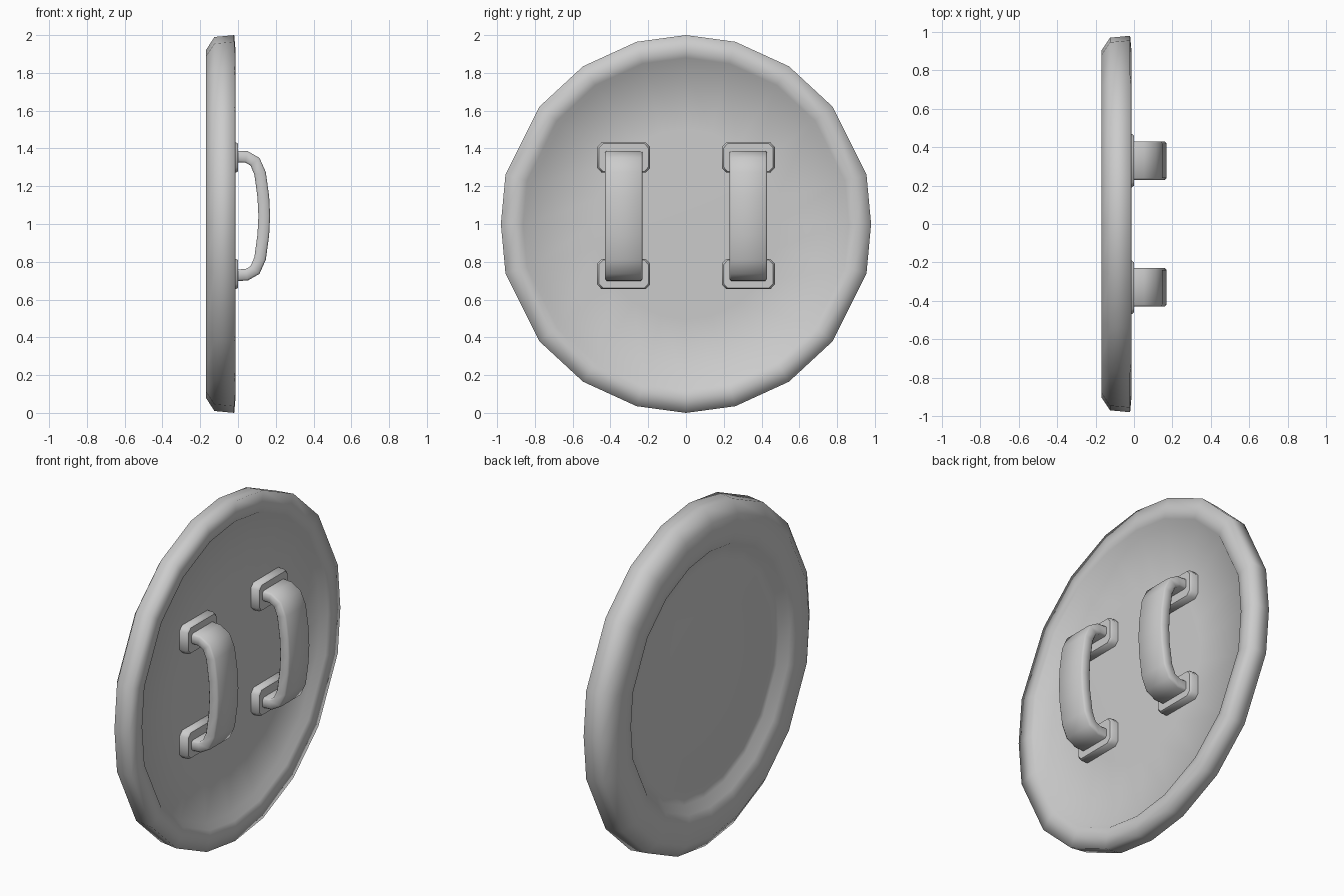
import bpy, bmesh
from math import sin, cos, radians
from mathutils import Vector

if "Cube" in bpy.data.objects:
    bpy.data.objects.remove(bpy.data.objects["Cube"])

grey = bpy.data.materials.new("light_grey")
grey.use_nodes = True
grey.diffuse_color = (0.6, 0.6, 0.6, 1)
grey.node_tree.nodes["Principled BSDF"].inputs["Base Color"].default_value = (0.6, 0.6, 0.6, 1)


def finish(bm, name, angle=None):
    bmesh.ops.recalc_face_normals(bm, faces=bm.faces[:])
    for f in bm.faces:
        f.smooth = True
    mesh = bpy.data.meshes.new(name)
    bm.to_mesh(mesh)
    bm.free()
    mesh.materials.append(grey)
    obj = bpy.data.objects.new(name, mesh)
    bpy.context.collection.objects.link(obj)
    if angle:
        bpy.ops.object.select_all(action='DESELECT')
        obj.select_set(True)
        bpy.context.view_layer.objects.active = obj
        bpy.ops.object.shade_smooth_by_angle(angle=radians(angle))


def skin(bm, loops):
    """Bridge successive closed loops and cap both ends."""
    n = len(loops[0])
    for a, b in zip(loops, loops[1:]):
        for i in range(n):
            bm.faces.new((a[i], a[(i + 1) % n], b[(i + 1) % n], b[i]))
    bm.faces.new(loops[0])
    bm.faces.new(loops[-1])


# Round shield body: thick rolled rim, recessed on both faces, domed boss outside
quarter = [0, 15.3, 33.4, 51.6, 74.9]
angles = [q * 90 + a for q in range(4) for a in
          (quarter if q % 2 == 0 else [0] + [90 - b for b in quarter[:0:-1]])]
profile = [(-0.165, 0.2), (-0.155, 0.45), (-0.118, 0.64), (-0.115, 0.71), (-0.158, 0.752),
           (-0.17, 0.81), (-0.17, 0.92), (-0.125, 0.99), (-0.02, 1.0), (-0.013, 0.92),
           (-0.02, 0.88), (-0.054, 0.85), (-0.05, 0.5), (-0.047, 0.2)]
bm = bmesh.new()
skin(bm, [[bm.verts.new((x, (0.98 if a % 90 == 0 else 0.99) * r * sin(radians(a)),
                         1 + r * cos(radians(a)))) for a in angles] for x, r in profile])
finish(bm, "shield_body")


# Mounting plate with small cut corners and a softened outer edge
def plate(name, y, z):
    bm = bmesh.new()
    outline = [(0.14, 0.055), (0.117, 0.08), (-0.117, 0.08), (-0.14, 0.055)]
    outline += [(-a, -b) for a, b in outline]
    skin(bm, [[bm.verts.new((x, y + a * s, z + b * s)) for a, b in outline]
              for x, s in ((-0.07, 1), (-0.012, 1), (0, 0.93))])
    finish(bm, name, 50)


# Bowed strap: rounded flat section swept along a symmetric path
def strap(name, y, mid_z):
    half = [(-0.03, 0.315), (0.045, 0.312), (0.09, 0.287), (0.117, 0.225), (0.134, 0.1)]
    path = [Vector((x, 0, z)) for x, z in half + [(0.139, 0)]]
    path += [Vector((x, 0, -z)) for x, z in half[::-1]]
    section = [(0.1, 0.022), (0.09, 0.031), (-0.09, 0.031), (-0.1, 0.022)]
    section += [(-a, -b) for a, b in section]
    bm = bmesh.new()
    loops = []
    for i, p in enumerate(path):
        t = (path[min(i + 1, len(path) - 1)] - path[max(i - 1, 0)]).normalized()
        out = Vector((-t.z, 0, t.x))
        loops.append([bm.verts.new(p + out * b + Vector((0, y + a, mid_z)))
                      for a, b in section])
    skin(bm, loops)
    finish(bm, name, 60)


for side, y in (("front", -0.33), ("back", 0.33)):
    strap(side + "_strap", y, 1.043)
    for level, z in (("upper", 1.352), ("lower", 0.735)):
        plate(f"{side}_{level}_plate", y, z)
